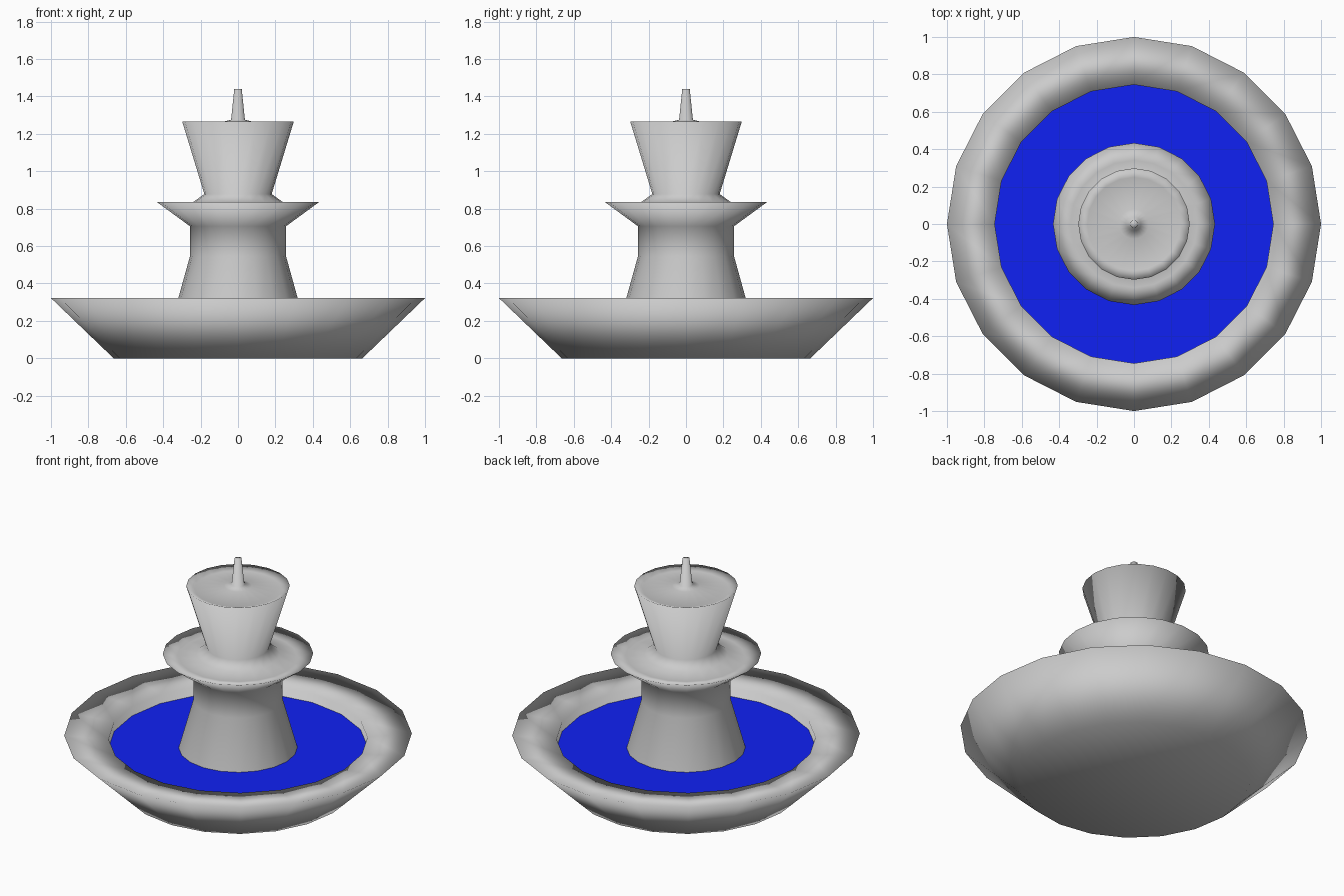
import bpy, bmesh, math
from mathutils import Matrix

if "Cube" in bpy.data.objects:
    bpy.data.objects.remove(bpy.data.objects["Cube"])

SIDES = 20


def lathe(name, profile, color=None):
    """Revolve an (r, z) profile around the z axis, smooth shaded."""
    bm = bmesh.new()
    verts = [bm.verts.new((r, 0, z)) for r, z in profile]
    edges = [bm.edges.new(p) for p in zip(verts, verts[1:])]
    bmesh.ops.spin(bm, geom=verts + edges, cent=(0, 0, 0), axis=(0, 0, 1),
                   angle=2 * math.pi, steps=SIDES)
    bmesh.ops.remove_doubles(bm, verts=bm.verts, dist=1e-4)
    bmesh.ops.recalc_face_normals(bm, faces=bm.faces)
    for f in bm.faces:
        f.smooth = True
    me = bpy.data.meshes.new(name)
    bm.to_mesh(me)
    bm.free()
    ob = bpy.data.objects.new(name, me)
    bpy.context.collection.objects.link(ob)
    if color:
        mat = bpy.data.materials.new(name)
        mat.diffuse_color = color
        mat.use_nodes = True
        mat.node_tree.nodes["Principled BSDF"].inputs["Base Color"].default_value = mat.diffuse_color
        me.materials.append(mat)
    return ob


# wide basin: closed underside, sloping wall, broad rim, inner wall and floor
lathe("basin", [(0, 0), (0.665, 0), (1.0, 0.322), (0.745, 0.298),
                (0.745, 0.12), (0, 0.12)])

# pedestal, middle bowl, upper bowl and spout as one turned column
lathe("column", [(0.375, 0.12), (0.257, 0.545), (0.257, 0.706),
                 (0.433, 0.835), (0.34, 0.815), (0.24, 0.835),
                 (0.18, 0.878), (0.298, 1.265), (0.25, 1.245),
                 (0.08, 1.265), (0.037, 1.275), (0.02, 1.44), (0, 1.44)])

# flat water surface
water = bmesh.new()
bmesh.ops.create_circle(water, cap_ends=True, segments=SIDES, radius=0.745,
                        matrix=Matrix.Translation((0, 0, 0.24)))
bmesh.ops.recalc_face_normals(water, faces=water.faces)
for f in water.faces:
    if f.normal.z < 0:
        f.normal_flip()
mesh = bpy.data.meshes.new("water")
water.to_mesh(mesh)
water.free()
blue = bpy.data.materials.new("water_blue")
blue.diffuse_color = (0.005, 0.015, 0.9, 1)
blue.use_nodes = True
blue.node_tree.nodes["Principled BSDF"].inputs["Base Color"].default_value = blue.diffuse_color
mesh.materials.append(blue)
bpy.context.collection.objects.link(bpy.data.objects.new("water", mesh))
